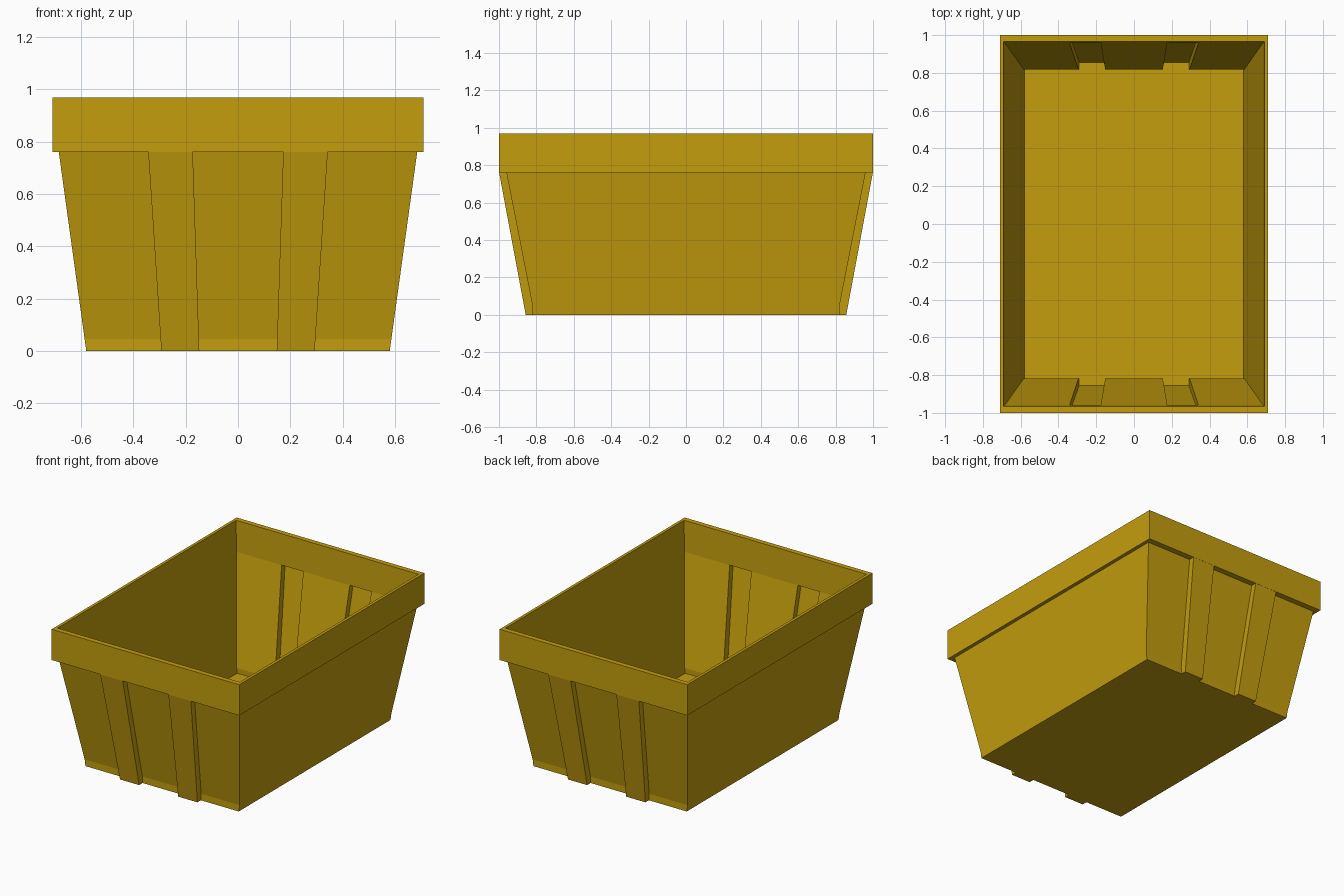
import bpy
import bmesh

cube = bpy.data.objects.get("Cube")
if cube:
    bpy.data.objects.remove(cube, do_unlink=True)

LEDGE, TOP, KICK = 0.76, 0.97, 0.045   # rim underside, rim top, upright strip at the foot

yellow = bpy.data.materials.new("mustard_yellow")
yellow.use_nodes = True
colour = (0.55, 0.34, 0.004, 1)
yellow.diffuse_color = colour
yellow.node_tree.nodes["Principled BSDF"].inputs["Base Color"].default_value = colour


def finish(name, bm):
    bmesh.ops.recalc_face_normals(bm, faces=bm.faces[:])
    mesh = bpy.data.meshes.new(name)
    bm.to_mesh(mesh)
    bm.free()
    mesh.materials.append(yellow)
    obj = bpy.data.objects.new(name, mesh)
    bpy.context.collection.objects.link(obj)
    return obj


def bridge(bm, a, b):
    for i in range(len(a)):
        j = (i + 1) % len(a)
        bm.faces.new((a[i], a[j], b[j], b[i]))


def lerp(a, b, t):
    return a + (b - a) * t


def outline(z):
    """Horizontal section of the tub, with two hollow ribs at each end."""
    t = z / LEDGE
    side = lerp(0.58, 0.685, t)
    wall = lerp(0.82, 0.96, max(0, (z - KICK) / (LEDGE - KICK)))
    rib = lerp(0.857, 0.999, t)
    near, far = lerp(0.148, 0.173, t), lerp(0.293, 0.343, t)
    half = [(side, wall), (far, wall), (far, rib), (near, rib), (near, wall)]
    end = half + [(-x, y) for x, y in reversed(half)]
    return end + [(-x, -y) for x, y in end]


# Tapered tub: stacked sections closed by the bottom
bm = bmesh.new()
rows = [[bm.verts.new((x, y, z)) for x, y in outline(z)] for z in (0, KICK, LEDGE)]
for low, high in zip(rows, rows[1:]):
    bridge(bm, low, high)
bm.faces.new(rows[0])
tub = finish("tub", bm)
shell = tub.modifiers.new("thin_wall", "SOLIDIFY")
shell.thickness = 0.004
shell.offset = -1

# Upright rim: closed rectangular ring
bm = bmesh.new()
profile = [(0.71, 1.0, LEDGE), (0.71, 1.0, TOP), (0.69, 0.965, TOP), (0.682, 0.957, LEDGE)]
loops = [[bm.verts.new((sx * x, sy * y, z)) for sx, sy in ((1, 1), (-1, 1), (-1, -1), (1, -1))]
         for x, y, z in profile]
for i in range(4):
    bridge(bm, loops[i], loops[(i + 1) % 4])
finish("rim", bm)

# Floor panel, slightly raised above the rib pockets
bm = bmesh.new()
bmesh.ops.create_cube(bm, size=1)
for v in bm.verts:
    v.co = (v.co.x * 1.16, v.co.y * 1.638, 0.01 if v.co.z > 0 else 0.002)
finish("floor_panel", bm)
